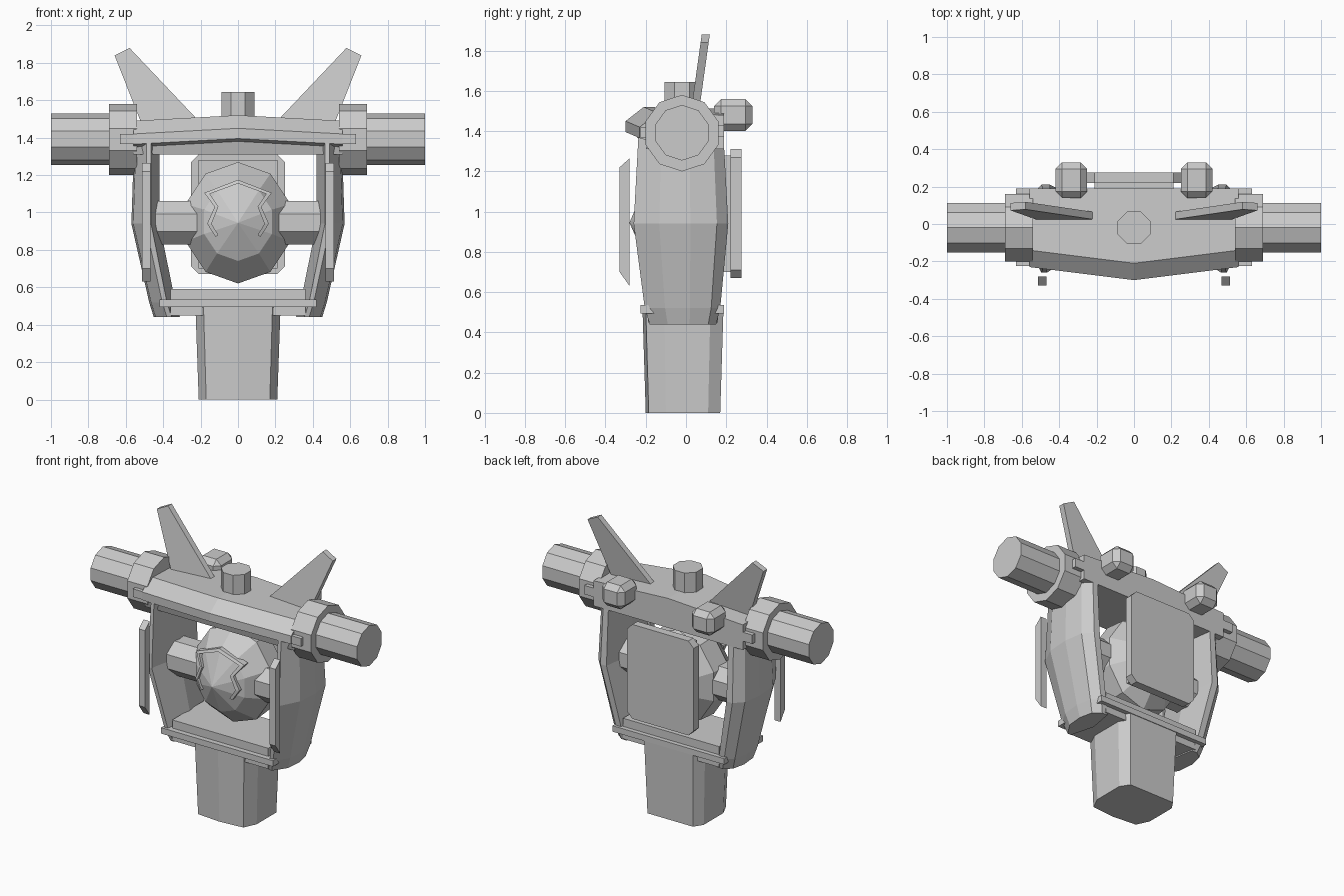
import bpy, bmesh
from math import sin, cos, pi, hypot
from mathutils import Vector

if "Cube" in bpy.data.objects:
    bpy.data.objects.remove(bpy.data.objects["Cube"])


def loft(name, rings, mirror=False):
    """Skin equal-length point rings, cap both ends, optionally mirror in x."""
    bm = bmesh.new()
    vs = [[bm.verts.new(p) for p in r] for r in rings]
    n = len(rings[0])
    for a, b in zip(vs, vs[1:]):
        for i in range(n):
            j = (i + 1) % n
            bm.faces.new((a[i], a[j], b[j], b[i]))
    bm.faces.new(vs[0])
    bm.faces.new(vs[-1])
    if mirror:
        geo = bm.verts[:] + bm.edges[:] + bm.faces[:]
        dup = bmesh.ops.duplicate(bm, geom=geo)["geom"]
        for v in dup:
            if isinstance(v, bmesh.types.BMVert):
                v.co.x *= -1
    bmesh.ops.recalc_face_normals(bm, faces=bm.faces)
    me = bpy.data.meshes.new(name)
    bm.to_mesh(me)
    bm.free()
    ob = bpy.data.objects.new(name, me)
    bpy.context.collection.objects.link(ob)
    return ob


def box(name, lo, hi, mirror=False, bevel=0):
    (x0, y0, z0), (x1, y1, z1) = lo, hi
    ring = lambda z: [(x0, y0, z), (x1, y0, z), (x1, y1, z), (x0, y1, z)]
    ob = loft(name, [ring(z0), ring(z1)], mirror)
    if bevel:
        m = ob.modifiers.new("bevel", "BEVEL")
        m.width, m.segments = bevel, 1
    return ob


def x_ring(x, cy, cz, r, n, off=0.0):
    """Regular polygon facing x with a vertex on top."""
    return [(x, cy + r * sin(2 * pi * (i + off) / n), cz + r * cos(2 * pi * (i + off) / n))
            for i in range(n)]


# Neck: tapered faceted column
half = [(0, -.20), (.17, -.185), (.21, -.10), (.21, .11), (.17, .17)]
outline = half + [(-x, y) for x, y in reversed(half[1:])]
loft("neck", [[(x * s, (y + .015) * s - .015, z) for x, y in outline]
              for z, s in ((0, 1), (.53, 1.09))])

# Lower crossbar with a projecting lip
box("lower_bar", (-.36, -.19, .45), (.36, .16, .59))
box("lower_lip", (-.42, -.225, .495), (.42, .19, .535))

# Side frames: bowed panels, convex on the outside
def frame_ring(z, xi, xo, yf, yb):
    xf = xi + (xo - xi) * .5
    d = yb - yf
    return [(xi + .045, yf, z), (xf, yf, z), (xo - .01, yf + .27 * d, z), (xo, yf + .6 * d, z),
            (xo - .02, yb - .12 * d, z), (xf, yb, z), (xi + .03, yb, z), (xi, yf + .5 * d, z)]

loft("side_frame", [frame_ring(.44, .31, .45, -.18, .15),
                    frame_ring(.52, .335, .475, -.205, .17),
                    frame_ring(.94, .42, .57, -.26, .21),
                    frame_ring(1.40, .42, .555, -.235, .185)], mirror=True)

# Top beam: peaked in the middle, with a pointed front lip
def beam_ring(x, yf, dz):
    return [(x, yf, 1.395 + dz), (x, yf, 1.45 + dz), (x, yf + .09, 1.52 + dz), (x, .19, 1.51 + dz),
            (x, .19, 1.31), (x, -.20, 1.31), (x, yf + .05, 1.38 + dz)]

loft("top_beam", [beam_ring(-.56, -.23, -.03), beam_ring(0, -.30, 0), beam_ring(.56, -.23, -.03)])
loft("beam_lip_end", [[(x, -.225, 1.365), (x, -.225, 1.42), (x, .19, 1.43), (x, .19, 1.37)]
                      for x in (.55, .63)], mirror=True)

# Side arms and collars
loft("arm_collar", [x_ring(x, -.02, 1.39, .19, 10) for x in (.54, .69)], mirror=True)
loft("arm", [x_ring(x, -.02, 1.392, .138, 10) for x in (.68, 1.0)], mirror=True)

# Octagonal knob on top
loft("top_knob", [[(.095 * cos(pi * (i + .5) / 4), -.02 + .095 * sin(pi * (i + .5) / 4), z)
                   for i in range(8)] for z in (1.48, 1.645)])

# Swept fins, leaning back
fin = [(.22, 1.50), (.51, 1.46), (.66, 1.84), (.58, 1.88)]
loft("fin", [[(x, .025 + (z - 1.5) * .14 + t, z) for x, z in fin] for t in (0, .04)], mirror=True)

# Faceted ball head, axis front to back
def head_ring(y, r, cz=.945):
    return [(r * sin(2 * pi * i / 10), y, cz - r * 1.1 * cos(2 * pi * i / 10)) for i in range(10)]

loft("head", [head_ring(-.28, .002), head_ring(-.19, .19, .95), head_ring(-.05, .295),
              head_ring(.09, .285), head_ring(.19, .17), head_ring(.21, .08)])

# Raised brow strip framing the face
brow = [(0, 1.175), (.18, 1.105), (.125, 1.03), (.165, .94), (.12, .87)]
inner = [(0, 1.155), (.15, 1.10), (.105, 1.03), (.142, .94), (.105, .88)]
def brow_y(x, z):
    return -.285 + .46 * hypot(x, (z - .945) / 1.1)

loft("brow", [[(x1, brow_y(x1, z1) - .012, z1), (x2, brow_y(x2, z2) - .012, z2),
               (x2, brow_y(x2, z2) + .03, z2), (x1, brow_y(x1, z1) + .03, z1)]
              for (x1, z1), (x2, z2) in zip(brow, inner)], mirror=True)

# Pivots joining the head to the frames
loft("head_pivot", [x_ring(x, -.02, .945, .125, 8, .5) for x in (.22, .44)], mirror=True)

# Slim guards in front of the frames
loft("front_guard", [[(x, -.28, .63), (x, -.33, .70), (x, -.33, 1.22), (x, -.28, 1.265)]
                     for x in (.467, .513)], mirror=True)

# Back plate with clipped corners
c = .04
plate = [(-.25, .67 + c), (-.25 + c, .67), (.25 - c, .67), (.25, .67 + c),
         (.25, 1.31 - c), (.25 - c, 1.31), (-.25 + c, 1.31), (-.25, 1.31 - c)]
loft("back_plate", [[(x, y, z) for x, z in plate] for y in (.22, .275)])
box("plate_mount", (-.21, .18, .70), (.21, .225, 1.28))

# Chamfered pods on the back of the beam
box("rear_pod", (.25, .14, 1.40), (.42, .33, 1.56), mirror=True, bevel=.035)
